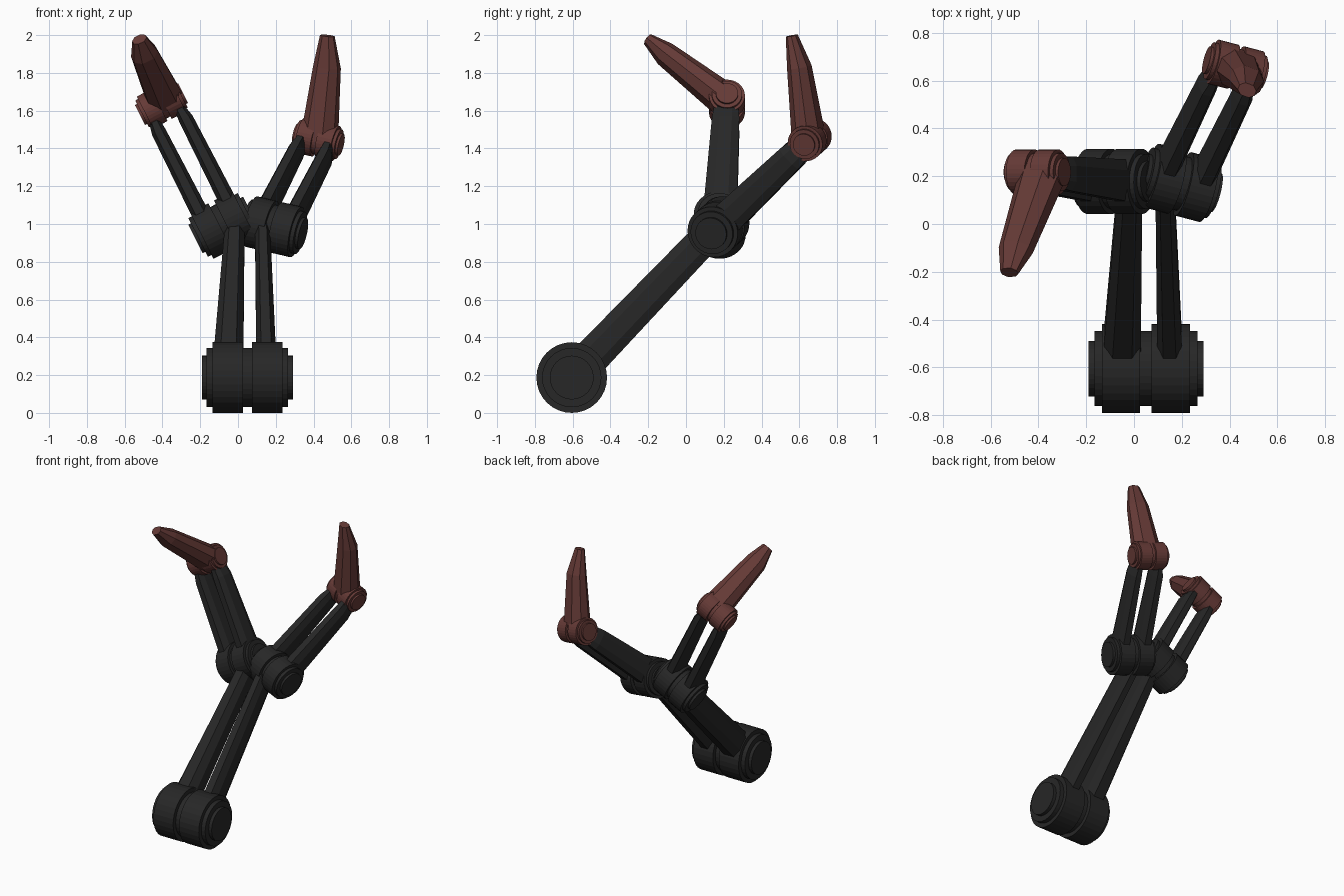
import bpy, bmesh
from math import cos, sin, pi
from mathutils import Vector as V

if "Cube" in bpy.data.objects:
    bpy.data.objects.remove(bpy.data.objects["Cube"])


def material(name, rgb):
    m = bpy.data.materials.new(name)
    m.diffuse_color = (*rgb, 1)
    m.use_nodes = True
    m.node_tree.nodes["Principled BSDF"].inputs["Base Color"].default_value = m.diffuse_color
    return m


BLACK = material("black_plastic", (0.02, 0.02, 0.02))
RED = material("dark_red_plastic", (0.13, 0.042, 0.037))


def loft(name, rings, mat):
    """Skin a list of point rings and cap both ends."""
    bm = bmesh.new()
    rows = [[bm.verts.new(p) for p in ring] for ring in rings]
    n = len(rows[0])
    for a, b in zip(rows, rows[1:]):
        for i in range(n):
            j = (i + 1) % n
            bm.faces.new((a[i], a[j], b[j], b[i]))
    bm.faces.new(rows[0][::-1])
    bm.faces.new(rows[-1])
    bmesh.ops.recalc_face_normals(bm, faces=bm.faces)
    me = bpy.data.meshes.new(name)
    bm.to_mesh(me)
    bm.free()
    me.materials.append(mat)
    ob = bpy.data.objects.new(name, me)
    bpy.context.collection.objects.link(ob)
    return ob


def square_to(axis, direction):
    """Hinge axis made perpendicular to a limb direction."""
    d = direction.normalized()
    return (axis - d * axis.dot(d)).normalized()


def hinge(name, centre, axis, r, h, mat, sides=32):
    """Two drums with a neck between and stepped end caps."""
    half = [(0.1, 0.84), (0.1, 1), (0.77, 1), (0.77, 0.84),
            (0.9, 0.84), (0.9, 0.62), (1, 0.62)]
    profile = [(-u, k) for u, k in reversed(half)] + half
    axis = axis.normalized()
    p = axis.orthogonal().normalized()
    q = axis.cross(p)
    rings = [[centre + axis * u * h + (p * cos(2 * pi * i / sides) + q * sin(2 * pi * i / sides)) * r * k
              for i in range(sides)] for u, k in profile]
    return loft(name, rings, mat)


def beam(name, sections, axis, mat, cw=0.24, cd=0.27):
    """Chamfered bar through (centre, width along axis, depth) sections."""
    d = sections[-1][0] - sections[0][0]
    a = square_to(axis, d)
    n = d.normalized().cross(a)
    x, y = 0.5 - cw, 0.5 - cd
    shape = [(x, .5), (.5, y), (.5, -y), (x, -.5), (-x, -.5), (-.5, -y), (-.5, y), (-x, .5)]
    return loft(name, [[c + a * u * w + n * v * t for u, v in shape] for c, w, t in sections], mat)


X = V((1, 0, 0))

# base hinge and the two lower bars
hinge("base_hinge", V((0.05, -0.605, 0.187)), X, 0.187, 0.24, BLACK)
for name, x0, x1, w0, w1 in (("lower_bar_wide", -0.055, -0.018, 0.165, 0.105),
                             ("lower_bar_narrow", 0.152, 0.13, 0.108, 0.08)):
    beam(name, [(V((x0, -0.605, 0.187)), w0, 0.195),
                (V((x1, 0.13, 0.955)), w1, 0.165)], X, BLACK)

# upper arms: elbow, wrist, hinge axis, claw sections (base, shoulder, tip)
arms = {
    "left": (V((-0.08, 0.178, 0.995)), V((-0.405, 0.217, 1.635)), V((0.89, 0, 0.455)),
             [V((-0.385, 0.2, 1.66)), V((-0.495, -0.11, 1.9)), V((-0.522, -0.203, 1.978))]),
    "right": (V((0.19, 0.172, 0.985)), V((0.425, 0.655, 1.447)), V((0.89, -0.31, -0.28)),
              [V((0.43, 0.65, 1.45)), V((0.471, 0.6, 1.83)), V((0.473, 0.56, 1.997))]),
}
for side, (elbow, wrist, axis, claw) in arms.items():
    d = wrist - elbow
    a = square_to(axis, d)
    hinge(side + "_elbow_hinge", elbow, a, 0.137, 0.163, BLACK)
    hinge(side + "_claw_hinge", wrist, a, 0.095, 0.128, RED)
    # pair of forearm bars
    for s, tag in ((-1, "outer"), (1, "inner")):
        off = a * s * 0.08
        beam(f"{side}_forearm_{tag}",
             [(elbow + off, 0.095, 0.18), (elbow + off + d * 0.82, 0.078, 0.145),
              (elbow + off * 0.9 + d * 0.97, 0.045, 0.12)], a, BLACK)
    # tapered claw
    beam(side + "_claw", [(claw[0], 0.19, 0.16), (claw[1], 0.14, 0.115),
                          (claw[2], 0.075, 0.055)], axis, RED, 0.26, 0.3)
